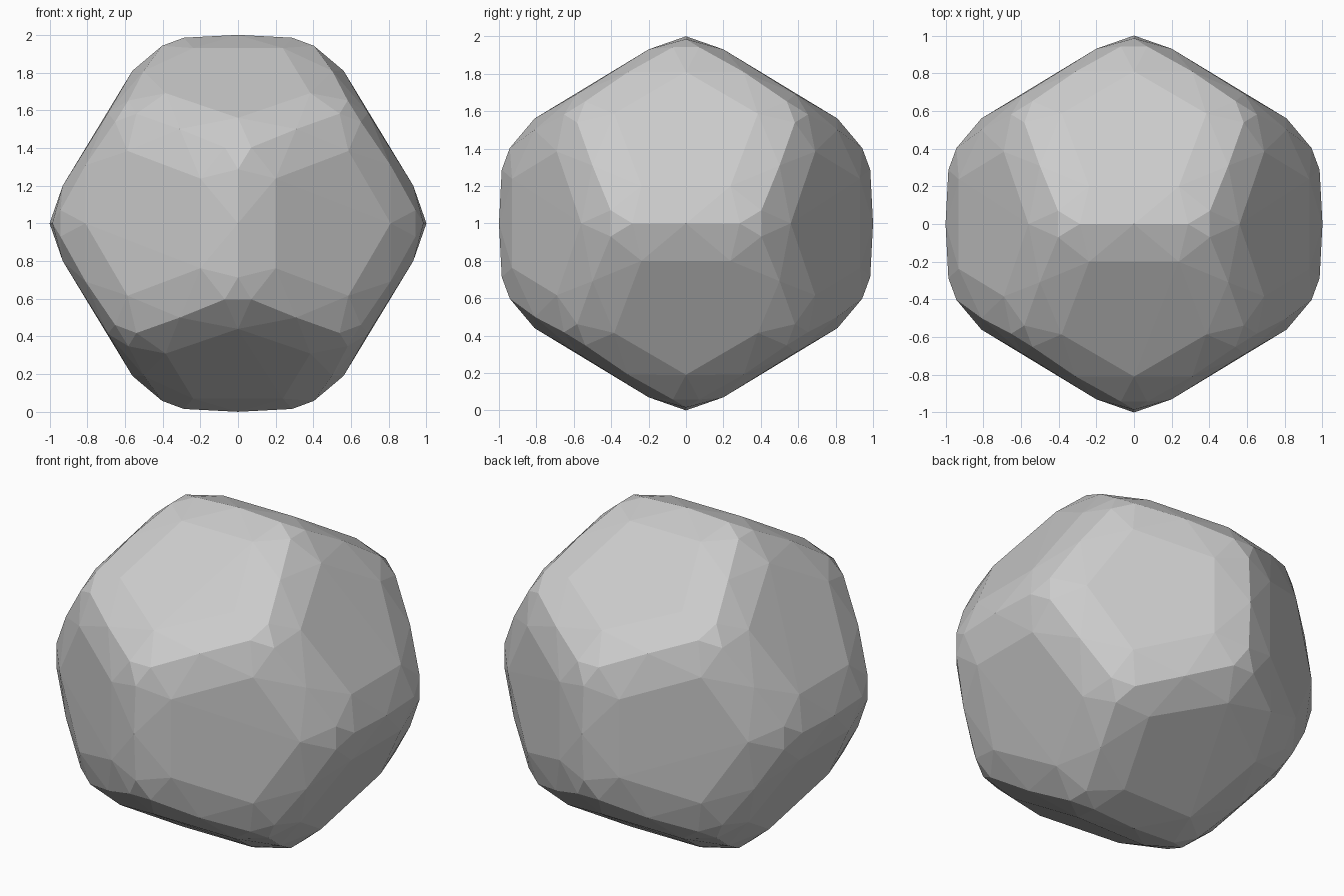
import bpy, bmesh, math
from itertools import product

if "Cube" in bpy.data.objects:
    bpy.data.objects.remove(bpy.data.objects["Cube"])

# One seed point per kind of vertex; the rest follow from cyclic swaps and mirroring
SEEDS = [
    (0.238, 0.2, 0.93), (0.384, 0.586, 0.691), (0, 0.81, 0.56),                # flat pentagon faces
    (0.287, 0, 0.985), (0.403, 0.07, 0.942), (0.582, 0.539, 0.652),    # ends of rounded edges
    (0, 0, 1), (0.5, 0.309, 0.809),                                # middles of rounded edges
]

points = set()
for p in SEEDS:
    for k in range(3):
        q = p[k:] + p[:k]
        for s in product((1, -1), repeat=3):
            points.add(tuple(round(a * b, 4) + 0.0 for a, b in zip(q, s)))

# Rounded twelve-sided stone: hull of the symmetric points
bm = bmesh.new()
for x, y, z in sorted(points):
    bm.verts.new((x, y, z + 1))
res = bmesh.ops.convex_hull(bm, input=bm.verts[:])
bmesh.ops.delete(bm, geom=[v for v in bm.verts if not v.link_faces], context='VERTS')
bmesh.ops.dissolve_limit(bm, angle_limit=math.radians(1), verts=bm.verts[:], edges=bm.edges[:])
bmesh.ops.recalc_face_normals(bm, faces=bm.faces[:])

mesh = bpy.data.meshes.new("faceted_stone")
bm.to_mesh(mesh)
bm.free()
stone = bpy.data.objects.new("faceted_stone", mesh)
bpy.context.collection.objects.link(stone)
